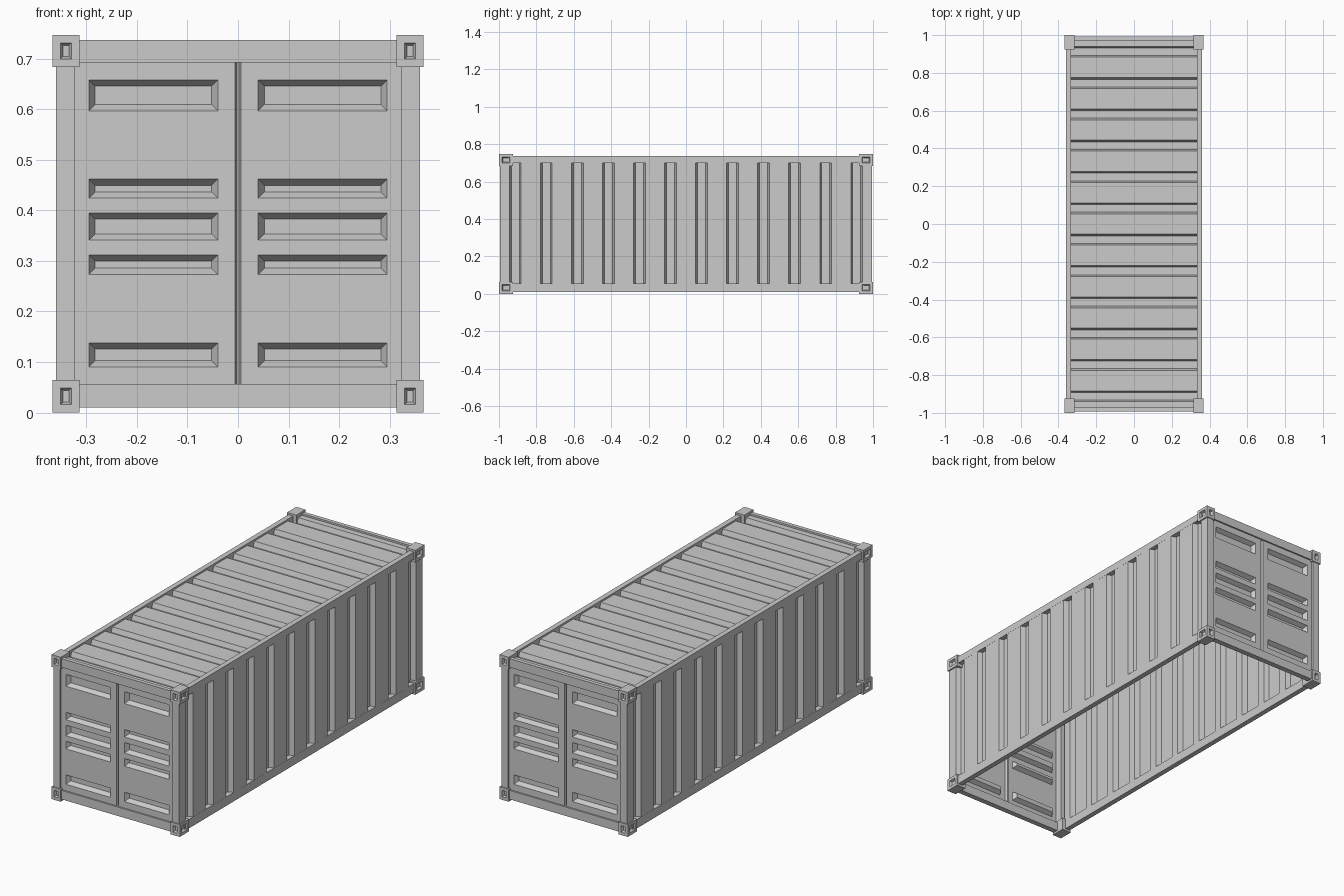
import bpy, bmesh
from mathutils import Vector

if "Cube" in bpy.data.objects:
    bpy.data.objects.remove(bpy.data.objects["Cube"])


def finish(name, bm, mirror):
    """Turn a bmesh into an object mirrored about the origin on the given axes."""
    me = bpy.data.meshes.new(name)
    bm.to_mesh(me)
    bm.free()
    ob = bpy.data.objects.new(name, me)
    bpy.context.collection.objects.link(ob)
    if mirror:
        m = ob.modifiers.new("Mirror", "MIRROR")
        m.use_axis = ["X" in mirror, "Y" in mirror, "Z" in mirror]
        m.use_mirror_merge = False
    return ob


def box_mesh(lo, hi):
    bm = bmesh.new()
    bmesh.ops.create_cube(bm, size=1)
    lo, hi = Vector(lo), Vector(hi)
    for v in bm.verts:
        v.co = (lo + hi) / 2 + v.co * (hi - lo)
    return bm


def box(name, lo, hi, mirror):
    return finish(name, box_mesh(lo, hi), mirror)


# Corner castings with a stepped socket on the end and side faces
def casting(name, z0, z1):
    bm = box_mesh((0.314, -1, z0), (0.367, -0.925, z1))
    bm.normal_update()
    faces = [f for f in bm.faces if f.normal.x > 0.9 or f.normal.y < -0.9]
    bmesh.ops.inset_individual(bm, faces=faces, thickness=0.0155, use_even_offset=True)
    bmesh.ops.inset_individual(bm, faces=faces, thickness=0.005, depth=-0.012, use_even_offset=True)
    finish(name, bm, "XY")


casting("bottom_corner_casting", 0, 0.064)
casting("top_corner_casting", 0.684, 0.747)

# Frame: posts, side rails, end header and sill
box("corner_post", (0.322, -0.995, 0.06), (0.36, -0.945, 0.69), "XY")
box("top_side_rail", (0.333, -0.95, 0.70), (0.36, 0.95, 0.737), "X")
box("bottom_side_rail", (0.333, -0.95, 0.01), (0.36, 0.95, 0.056), "X")
box("end_header", (-0.33, -0.993, 0.692), (0.33, -0.972, 0.737), "Y")
box("end_sill", (-0.33, -0.993, 0.01), (0.33, -0.965, 0.056), "Y")

# Corrugation profile along y: (y, depth), twelve grooves
PITCH, COUNT = 0.1658, 12


def corrugation(half_width, slope, depth, end):
    pts = [(-end, 0)]
    for i in range(COUNT):
        c = (i - (COUNT - 1) / 2) * PITCH
        pts += [(c - half_width, 0), (c - half_width + slope, depth),
                (c + half_width - slope, depth), (c + half_width, 0)]
    return pts + [(end, 0)]


def sheet(name, profile, to_a, to_b, mirror):
    bm = bmesh.new()
    a = [bm.verts.new(to_a(*p)) for p in profile]
    b = [bm.verts.new(to_b(*p)) for p in profile]
    for i in range(len(a) - 1):
        bm.faces.new((a[i], a[i + 1], b[i + 1], b[i]))
    return finish(name, bm, mirror)


# Side walls and roof
sheet("side_wall", corrugation(0.031, 0.009, 0.026, 0.96),
      lambda y, d: (0.3595 - d, y, 0.056), lambda y, d: (0.3595 - d, y, 0.70), "X")
sheet("roof", corrugation(0.029, 0.009, 0.025, 0.975),
      lambda y, d: (0.333, y, 0.728 - d), lambda y, d: (-0.333, y, 0.728 - d), "")

# Door leaves: flat panel with five bevelled recessed bands
bands = [(0.09, 0.138), (0.273, 0.312), (0.341, 0.395), (0.424, 0.462), (0.597, 0.658)]
zs = [0.056] + [z for b in bands for z in b] + [0.692]
xs = [0.006, 0.04, 0.295, 0.322]
bm = bmesh.new()
grid = [[bm.verts.new((x, -0.985, z)) for x in xs] for z in zs]
recessed = []
for j in range(len(zs) - 1):
    for i in range(len(xs) - 1):
        f = bm.faces.new((grid[j][i], grid[j][i + 1], grid[j + 1][i + 1], grid[j + 1][i]))
        if i == 1 and j % 2 == 1:
            recessed.append(f)
bm.normal_update()
bmesh.ops.inset_individual(bm, faces=recessed, thickness=0.0125, depth=-0.022, use_even_offset=True)
finish("door_leaf", bm, "XY")

# Recessed seam between the two leaves
seam = [(-0.006, 0), (-0.002, 0.014), (0.002, 0.014), (0.006, 0)]
sheet("door_seam", seam, lambda x, d: (x, -0.985 + d, 0.056),
      lambda x, d: (x, -0.985 + d, 0.692), "Y")
